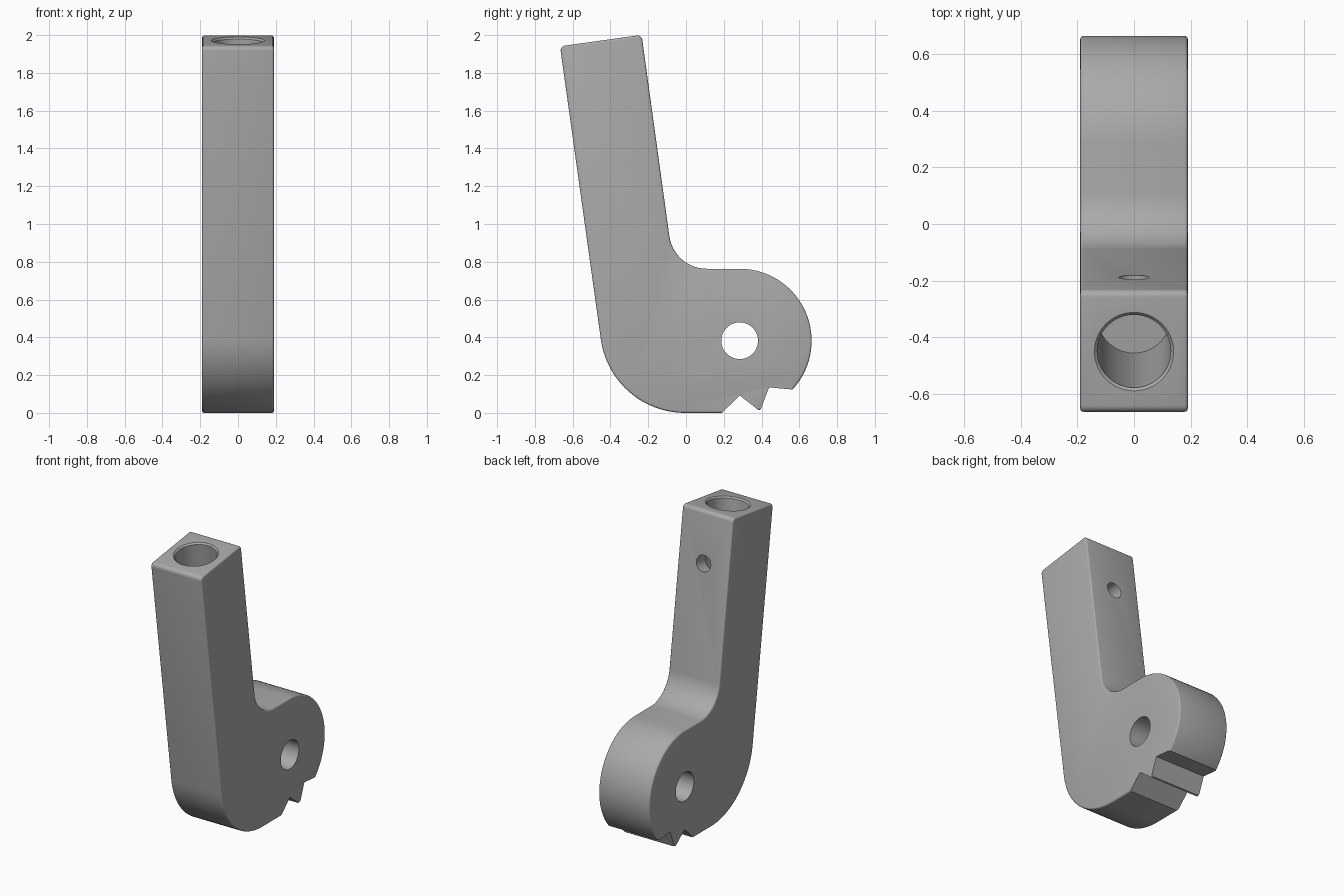
import bpy, bmesh
from math import sin, cos, radians, pi
from mathutils import Vector, Matrix

if "Cube" in bpy.data.objects:
    bpy.data.objects.remove(bpy.data.objects["Cube"])

HALF = 0.19                      # half thickness along x
TILT = radians(7.9)              # lean of the arm
UP = Vector((0, -sin(TILT), cos(TILT)))
BACK = Vector((0, cos(TILT), sin(TILT)))
PIVOT, HEAD_R = (0.284, 0.382), 0.381

steel = bpy.data.materials.new("grey_metal")
steel.use_nodes = True
colour = (0.4, 0.4, 0.4, 1)
steel.diffuse_color = colour
steel.node_tree.nodes["Principled BSDF"].inputs["Base Color"].default_value = colour


def arc(centre, r, start, end, n):
    """Points in the y-z plane, angles in degrees."""
    angles = [radians(start + (end - start) * i / n) for i in range(n + 1)]
    return [(centre[0] + r * cos(a), centre[1] + r * sin(a)) for a in angles]


def finish(bm, name):
    bmesh.ops.recalc_face_normals(bm, faces=bm.faces[:])
    mesh = bpy.data.meshes.new(name)
    bm.to_mesh(mesh)
    bm.free()
    mesh.materials.append(steel)
    obj = bpy.data.objects.new(name, mesh)
    bpy.context.scene.collection.objects.link(obj)
    return obj


def plate(name, outline, half, bevel=0):
    """Extrude a y-z outline along x, optionally rounding both rims."""
    bm = bmesh.new()
    face = bm.faces.new([bm.verts.new((-half, y, z)) for y, z in outline])
    ext = bmesh.ops.extrude_face_region(bm, geom=[face])["geom"]
    bmesh.ops.translate(bm, vec=(2 * half, 0, 0),
                        verts=[v for v in ext if isinstance(v, bmesh.types.BMVert)])
    bmesh.ops.recalc_face_normals(bm, faces=bm.faces[:])
    if bevel:
        rims = [e for e in bm.edges if abs(e.verts[0].co.x - e.verts[1].co.x) < 1e-5]
        bmesh.ops.bevel(bm, geom=rims, offset=bevel, segments=3, profile=0.5,
                        affect='EDGES', clamp_overlap=True)
    return finish(bm, name)


def drill(name, start, end, r1, r2, sides=64):
    """Tapered cylinder between two points, used as a cutter."""
    start, end = Vector(start), Vector(end)
    axis = end - start
    turn = axis.to_track_quat('Z', 'Y').to_matrix().to_4x4()
    bm = bmesh.new()
    bmesh.ops.create_cone(bm, cap_ends=True, segments=sides, radius1=r1, radius2=r2,
                          depth=axis.length,
                          matrix=Matrix.Translation((start + end) / 2) @ turn)
    return finish(bm, name)


# Body outline: lower heel, round head, inner fillet, rounded arm tip
lean = TILT * 180 / pi
tip_front, tip_back, tip_r = Vector((0, -0.667, 1.941)), Vector((0, -0.235, 2.001)), 0.025
c_back = tip_back - (BACK + UP) * tip_r
c_front = tip_front + (BACK - UP) * tip_r
outline = arc((-0.005, 0.45), 0.45, 180 + lean, 270, 20)
outline += arc(PIVOT, HEAD_R, -90, 90, 44)
outline += arc((0.11, 0.963), 0.2, 270, 180 + lean, 14)
outline += arc((c_back.y, c_back.z), tip_r, lean, 90 + lean, 5)
outline += arc((c_front.y, c_front.z), tip_r, 90 + lean, 180 + lean, 5)
body = plate("lever_body", outline, HALF, 0.011)

# Cutters: two ratchet notches, pivot hole, tilted socket with chamfer, cross hole
mouth = (tip_front + tip_back) / 2
cross = Vector((0, -0.188, 1.664))
cutters = [
    plate("notch_a", [(0.15, -0.036), (0.19, 0), (0.285, 0.092), (0.377, 0.02),
                      (0.43, -0.022)], 0.3),
    plate("notch_b", [(0.376, -0.03), (0.397, 0.023), (0.44, 0.135), (0.56, 0.124),
                      (0.66, 0.115), (0.66, -0.03)], 0.3),
    drill("pivot_cutter", (-0.3, *PIVOT), (0.3, *PIVOT), 0.097, 0.097),
    drill("socket_cutter", mouth + UP * 0.1, mouth - UP * 0.9, 0.13, 0.13),
    drill("chamfer_cutter", mouth + UP * 0.01, mouth - UP * 0.01, 0.15, 0.13),
    drill("cross_hole_cutter", cross + BACK * 0.1, cross - BACK * 0.2, 0.054, 0.054, 40),
]
for cutter in cutters:
    cutter.hide_render = True
    mod = body.modifiers.new(cutter.name, 'BOOLEAN')
    mod.operation, mod.solver, mod.object = 'DIFFERENCE', 'EXACT', cutter

# Bake the cuts and drop the cutters
graph = bpy.context.evaluated_depsgraph_get()
baked = bpy.data.meshes.new_from_object(body.evaluated_get(graph))
body.modifiers.clear()
body.data = baked
baked.materials.clear()
baked.materials.append(steel)
for poly in baked.polygons:
    poly.material_index = 0
for cutter in cutters:
    bpy.data.objects.remove(cutter)

bpy.ops.object.select_all(action='DESELECT')
body.select_set(True)
bpy.context.view_layer.objects.active = body
bpy.ops.object.shade_smooth_by_angle(angle=radians(32))
